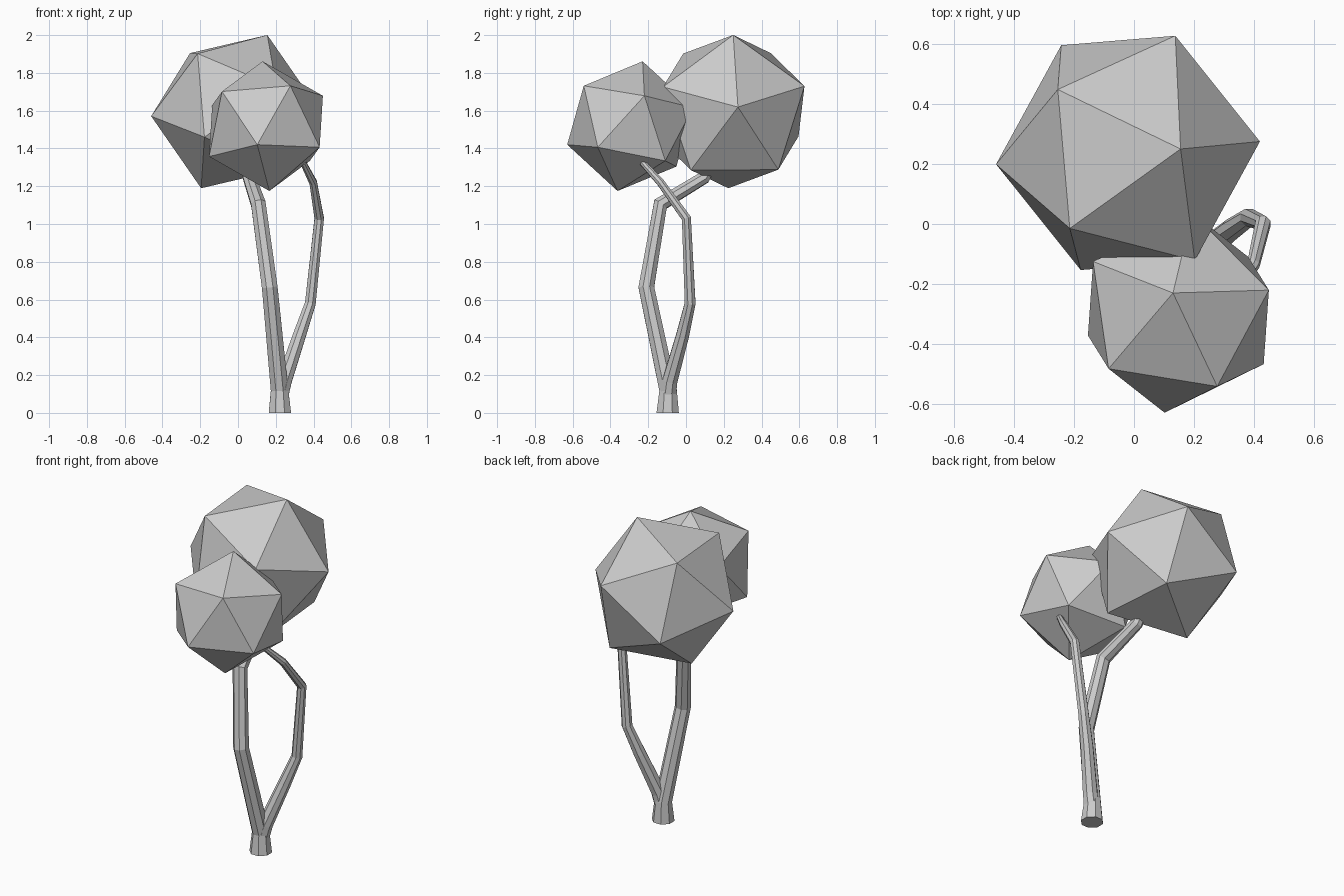
import bpy, bmesh, math
from mathutils import Vector, Matrix

if "Cube" in bpy.data.objects:
    bpy.data.objects.remove(bpy.data.objects["Cube"])


def finish(bm, name):
    bmesh.ops.recalc_face_normals(bm, faces=bm.faces)
    mesh = bpy.data.meshes.new(name)
    bm.to_mesh(mesh)
    bm.free()
    obj = bpy.data.objects.new(name, mesh)
    bpy.context.collection.objects.link(obj)
    return obj


def frame(a, b):
    """Orthonormal frame with z along a and x towards b."""
    z = a.normalized()
    x = (b - b.dot(z) * z).normalized()
    return Matrix((x, z.cross(x), z)).transposed()


def foliage(name, centre, radius, top, side):
    """Icosahedron turned so two neighbouring corners point at top and side."""
    bm = bmesh.new()
    bmesh.ops.create_icosphere(bm, subdivisions=1, radius=radius)
    c = Vector(centre)
    v = max(bm.verts, key=lambda p: p.co.z)
    n = v.link_edges[0].other_vert(v)
    rot = frame(Vector(top) - c, Vector(side) - c) @ frame(v.co, n.co).transposed()
    bmesh.ops.transform(bm, matrix=Matrix.Translation(c) @ rot.to_4x4(), verts=bm.verts)
    return finish(bm, name)


def branch(name, path, sides=8):
    """Tapered faceted tube through (x, y, z, radius) points."""
    bm = bmesh.new()
    pts = [Vector(p[:3]) for p in path]
    rings = []
    for i, p in enumerate(pts):
        before = (p - pts[i - 1]).normalized() if i else Vector((0, 0, 1))
        after = (pts[i + 1] - p).normalized() if i < len(pts) - 1 else before
        if i == 0 and p.z < 0.01:
            after = before
        q = Vector((0, 0, 1)).rotation_difference(before + after)
        rings.append([bm.verts.new(p + q @ (path[i][3] * Vector((
            math.cos(math.tau * (k + 0.5) / sides),
            math.sin(math.tau * (k + 0.5) / sides), 0)))) for k in range(sides)])
    for r0, r1 in zip(rings, rings[1:]):
        for k in range(sides):
            j = (k + 1) % sides
            bm.faces.new((r0[k], r0[j], r1[j], r1[k]))
    bm.faces.new(rings[0])
    bm.faces.new(rings[-1])
    return finish(bm, name)


# Crowns
foliage("large_crown", (-0.02, 0.237, 1.595), 0.442, (0.155, 0.25, 2.0), (0.42, 0.275, 1.62))
foliage("small_crown", (0.148, -0.296, 1.518), 0.35, (0.13, -0.23, 1.86), (0.45, -0.22, 1.68))

# Trunk running on into the thick branch
branch("trunk", [(0.222, -0.097, 0, 0.064), (0.22, -0.095, 0.12, 0.05),
                 (0.168, -0.21, 0.665, 0.045), (0.108, -0.135, 1.105, 0.042),
                 (0.06, 0.095, 1.245, 0.036), (0.05, 0.13, 1.31, 0.03)])

# Thin side branch
branch("side_branch", [(0.225, -0.095, 0.09, 0.045), (0.245, -0.085, 0.17, 0.043),
                       (0.325, -0.018, 0.41, 0.037), (0.383, 0.022, 0.58, 0.031),
                       (0.43, 0.002, 1.03, 0.027), (0.398, -0.135, 1.22, 0.022),
                       (0.345, -0.23, 1.325, 0.017)])
